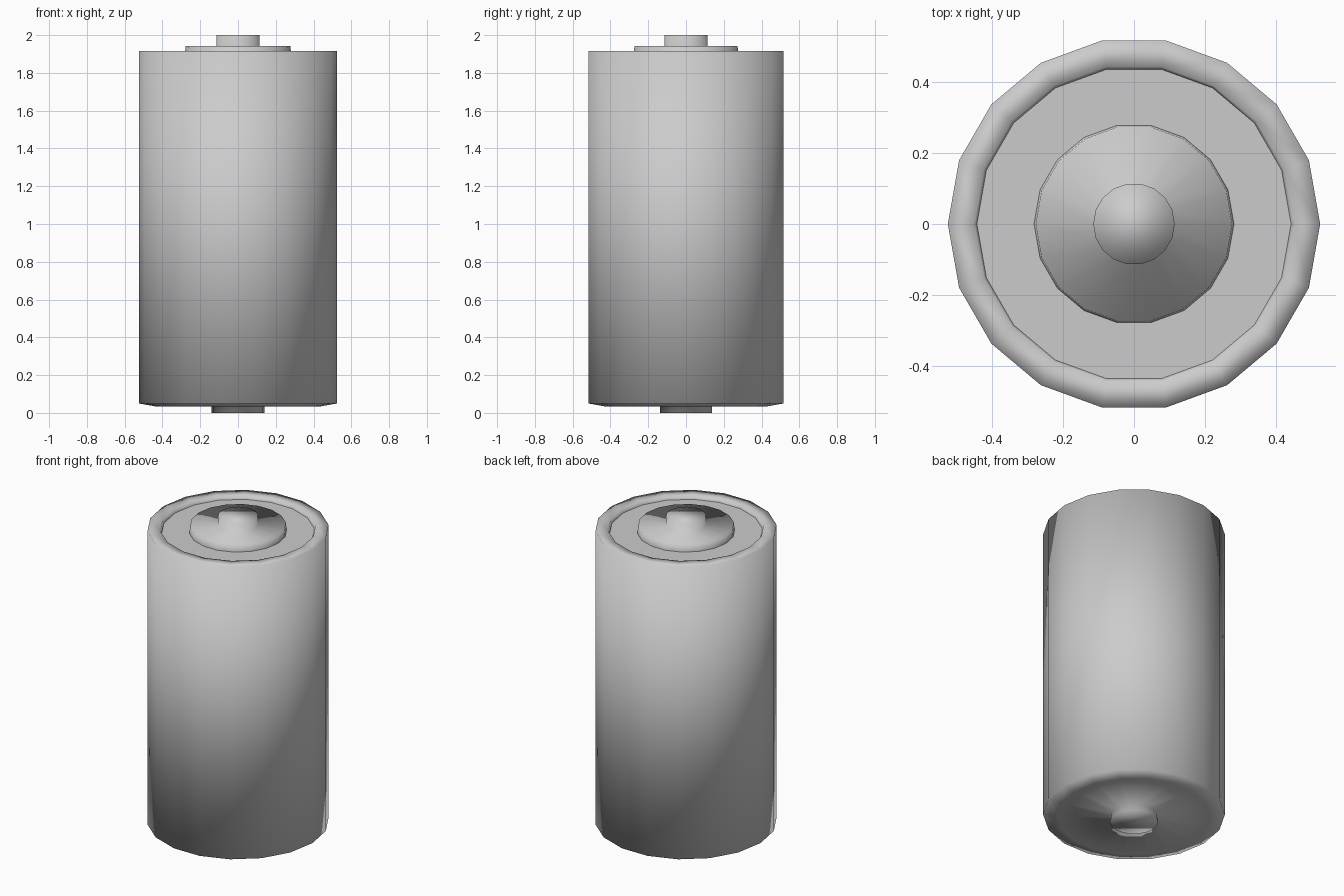
import bpy, bmesh, math

if "Cube" in bpy.data.objects:
    bpy.data.objects.remove(bpy.data.objects["Cube"])

SIDES = 18


def lathe(name, profile, cap_start=False, cap_end=False):
    """Spin a (radius, z) profile into a smooth-shaded 18-sided part."""
    bm = bmesh.new()
    rings = []
    for r, z in profile:
        rings.append([bm.verts.new((r * math.cos(2 * math.pi * i / SIDES),
                                    r * math.sin(2 * math.pi * i / SIDES), z))
                      for i in range(SIDES)])
    for a, b in zip(rings, rings[1:]):
        for i in range(SIDES):
            j = (i + 1) % SIDES
            bm.faces.new((a[i], a[j], b[j], b[i]))
    if cap_start:
        bm.faces.new(rings[0][::-1])
    if cap_end:
        bm.faces.new(rings[-1])
    for f in bm.faces:
        f.smooth = True
    mesh = bpy.data.meshes.new(name)
    bm.to_mesh(mesh)
    bm.free()
    obj = bpy.data.objects.new(name, mesh)
    bpy.context.collection.objects.link(obj)
    return obj


# Casing with bottom contact, chamfered base and raised top rim
lathe("casing", [(0.14, 0.0), (0.14, 0.035), (0.44, 0.035), (0.525, 0.05),
                 (0.525, 1.917), (0.45, 1.917), (0.443, 1.895)], cap_start=True)

# Flat insulating washer recessed inside the rim
lathe("top_washer", [(0.443, 1.895), (0.28, 1.895)])

# Stepped top contact: wide base and central button
lathe("top_contact", [(0.282, 1.895), (0.277, 1.942), (0.115, 1.942),
                      (0.115, 2.0)], cap_end=True)
